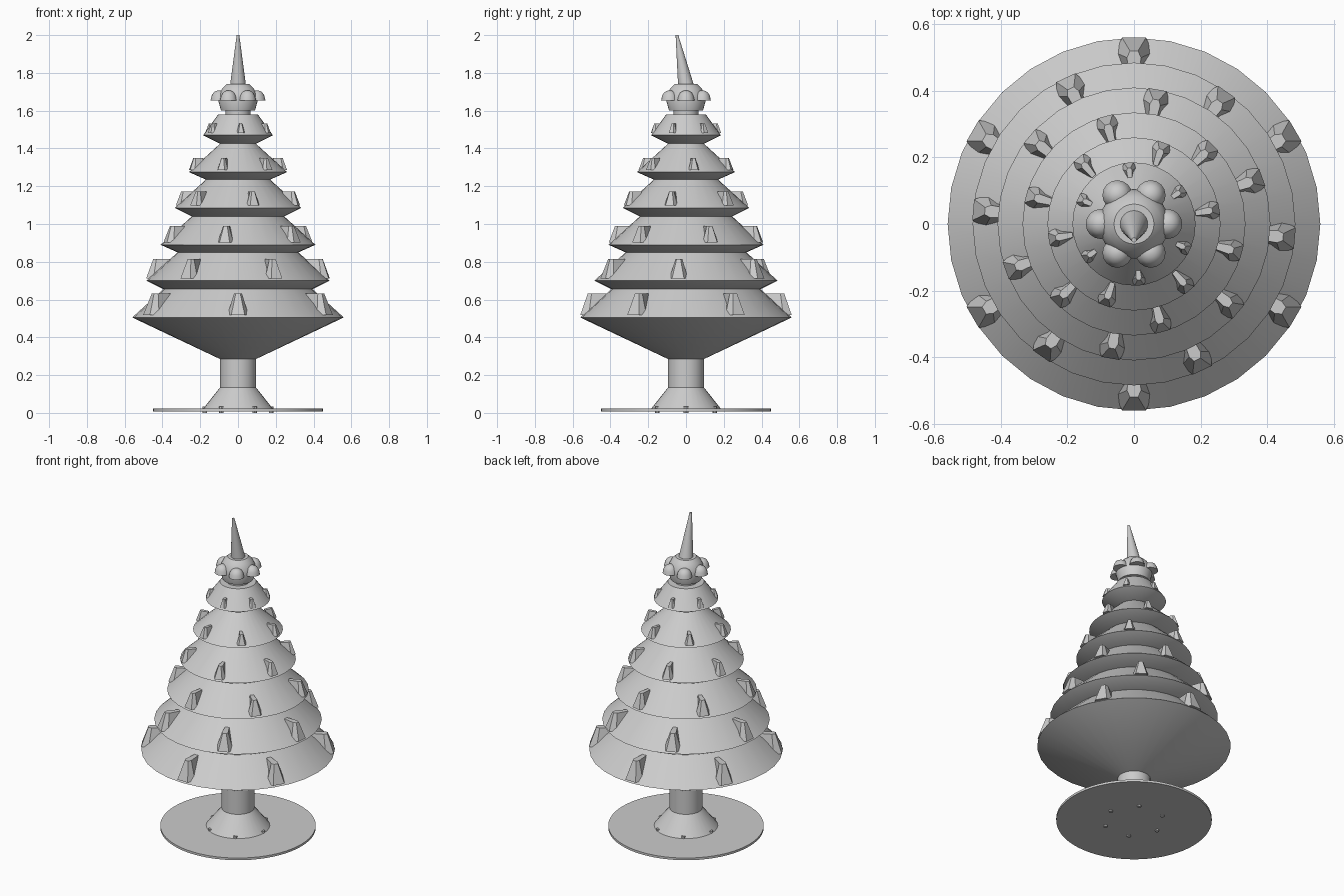
import bpy, bmesh, math
from mathutils import Matrix, Vector

cube = bpy.data.objects.get("Cube")
if cube:
    bpy.data.objects.remove(cube, do_unlink=True)

grey = bpy.data.materials.new("plain grey")
grey.use_nodes = True
COLOUR = (0.6, 0.6, 0.6, 1)
grey.diffuse_color = COLOUR
grey.node_tree.nodes["Principled BSDF"].inputs["Base Color"].default_value = COLOUR


def finish(bm, name, smooth=True):
    bmesh.ops.recalc_face_normals(bm, faces=bm.faces)
    mesh = bpy.data.meshes.new(name)
    bm.to_mesh(mesh)
    bm.free()
    mesh.materials.append(grey)
    ob = bpy.data.objects.new(name, mesh)
    bpy.context.collection.objects.link(ob)
    if smooth:
        bpy.ops.object.select_all(action='DESELECT')
        ob.select_set(True)
        bpy.context.view_layer.objects.active = ob
        bpy.ops.object.shade_smooth_by_angle(angle=math.radians(30))
    return ob


def loft(bm, rings):
    """Bridge rings of points and cap both ends."""
    loops = [[bm.verts.new(p) for p in ring] for ring in rings]
    n = len(loops[0])
    for a, b in zip(loops, loops[1:]):
        for i in range(n):
            j = (i + 1) % n
            bm.faces.new((a[i], a[j], b[j], b[i]))
    bm.faces.new(loops[0][::-1])
    bm.faces.new(loops[-1])


def circle(r, z, n, x=0, y=0):
    return [Vector((x + r * math.cos(math.tau * i / n),
                    y + r * math.sin(math.tau * i / n), z)) for i in range(n)]


def lathe(name, profile, n=32):
    bm = bmesh.new()
    loft(bm, [circle(r, z, n) for r, z in profile])
    return finish(bm, name)


# Base plate and trunk
lathe("base_plate", [(0.45, 0.008), (0.45, 0.022)], 64)
lathe("trunk", [(0.19, 0.015), (0.095, 0.135), (0.095, 0.3)])

# Bolts through the base plate
bm = bmesh.new()
for k in range(6):
    a = math.radians(60 * k)
    x, y = 0.175 * math.cos(a), 0.175 * math.sin(a)
    loft(bm, [circle(0.012, 0, 12, x, y), circle(0.012, 0.035, 12, x, y)])
finish(bm, "base_bolts")

# Stacked foliage tiers: (rim radius, rim height)
tiers = [(0.56, 0.505), (0.485, 0.70), (0.41, 0.89),
         (0.335, 1.085), (0.26, 1.275), (0.185, 1.47)]
under = (0.095, 0.285)
for i, (rim, z) in enumerate(tiers):
    top = (rim - 0.165, z + 0.15) if i < 5 else (0.105, 1.58)
    lathe(f"foliage_tier_{i + 1}", [under, (rim, z), top])
    under = top

# Faceted ornaments, six per tier, turning a little with each tier
for i, (rim, z) in enumerate(tiers):
    w, h = 1 - 0.12 * i, 0.115 * (1 - 0.115 * i)

    def outline(points, height):
        half = [Vector((rim - d * w, s * w, height)) for d, s in points]
        return half + [Vector((p.x, -p.y, p.z)) for p in reversed(half)]

    bm = bmesh.new()
    for k in range(6):
        turn = Matrix.Rotation(math.radians(30 + 25 * i + 60 * k), 3, 'Z')
        rings = [outline([(0, 0.036), (0.045, 0.056), (0.1, 0.035)], z + 0.012),
                 outline([(0.04, 0.012), (0.06, 0.021), (0.14, 0.014)], z + 0.012 + h)]
        loft(bm, [[turn @ p for p in ring] for ring in rings])
    finish(bm, f"ornaments_{i + 1}", smooth=False)

# Neck and crown
lathe("neck", [(0.065, 1.57), (0.065, 1.61)])
lathe("crown", [(0.09, 1.6), (0.105, 1.655), (0.098, 1.69), (0.082, 1.72), (0.06, 1.74)])

# Ring of flat-bottomed domes around the crown
bm = bmesh.new()
for k in range(6):
    a = math.radians(60 * k)
    x, y = 0.1 * math.cos(a), 0.1 * math.sin(a)
    dome = [(0.045, 1.655), (0.04, 1.678), (0.03, 1.696), (0.015, 1.705), (0.003, 1.707)]
    loft(bm, [circle(r, z, 16, x, y) for r, z in dome])
finish(bm, "crown_domes")

# Leaning top spike
bm = bmesh.new()
loft(bm, [circle(0.042, 1.735, 24), circle(0.007, 2.0, 24, 0, -0.048)])
finish(bm, "top_spike")
